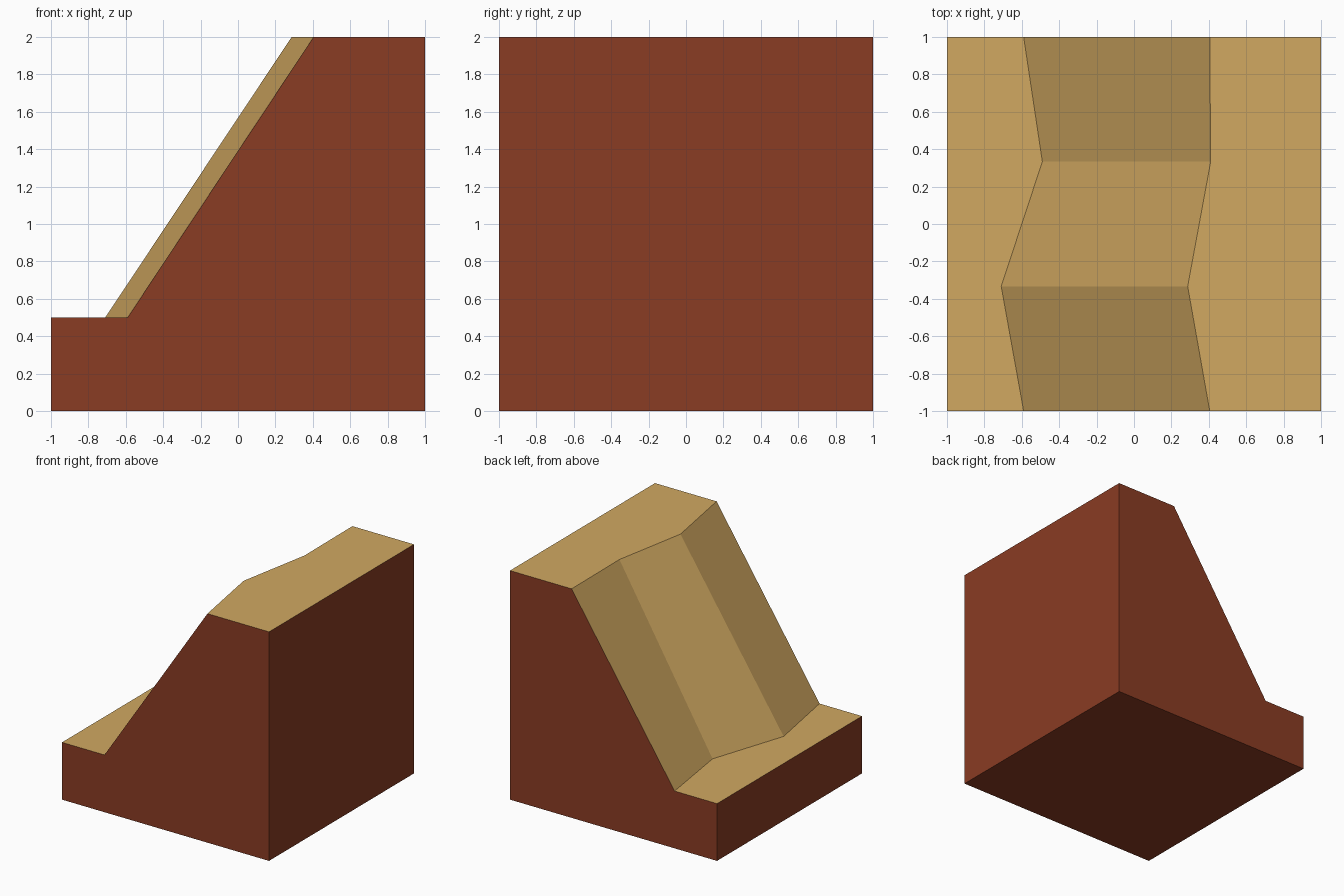
import bpy, bmesh

if "Cube" in bpy.data.objects:
    bpy.data.objects.remove(bpy.data.objects["Cube"])


def material(name, rgb):
    m = bpy.data.materials.new(name)
    m.diffuse_color = (*rgb, 1)
    m.use_nodes = True
    m.node_tree.nodes["Principled BSDF"].inputs["Base Color"].default_value = m.diffuse_color
    return m


# Cross-sections along y: (y, x at slope foot, x at slope crest)
SECTIONS = [(-1, -0.59, 0.405), (-1 / 3, -0.71, 0.287),
            (1 / 3, -0.49, 0.41), (1, -0.59, 0.405)]
LEDGE, TOP = 0.5, 2.0

bm = bmesh.new()
rings = [[bm.verts.new((x, y, z)) for x, z in
          ((-1, 0), (1, 0), (1, TOP), (crest, TOP), (foot, LEDGE), (-1, LEDGE))]
         for y, foot, crest in SECTIONS]

# Skin between neighbouring sections, then cap both ends
for a, b in zip(rings, rings[1:]):
    for i in range(6):
        j = (i + 1) % 6
        bm.faces.new((a[i], a[j], b[j], b[i]))
bm.faces.new(rings[0])
bm.faces.new(rings[-1])
bmesh.ops.recalc_face_normals(bm, faces=bm.faces)

# Sand on every upward-facing surface, red earth elsewhere
for f in bm.faces:
    f.material_index = 1 if f.normal.z > 0.1 else 0

mesh = bpy.data.meshes.new("cliff_block")
bm.to_mesh(mesh)
bm.free()
mesh.materials.append(material("red earth", (0.255, 0.045, 0.017)))
mesh.materials.append(material("sand", (0.64, 0.395, 0.12)))
bpy.context.collection.objects.link(bpy.data.objects.new("cliff_block", mesh))
